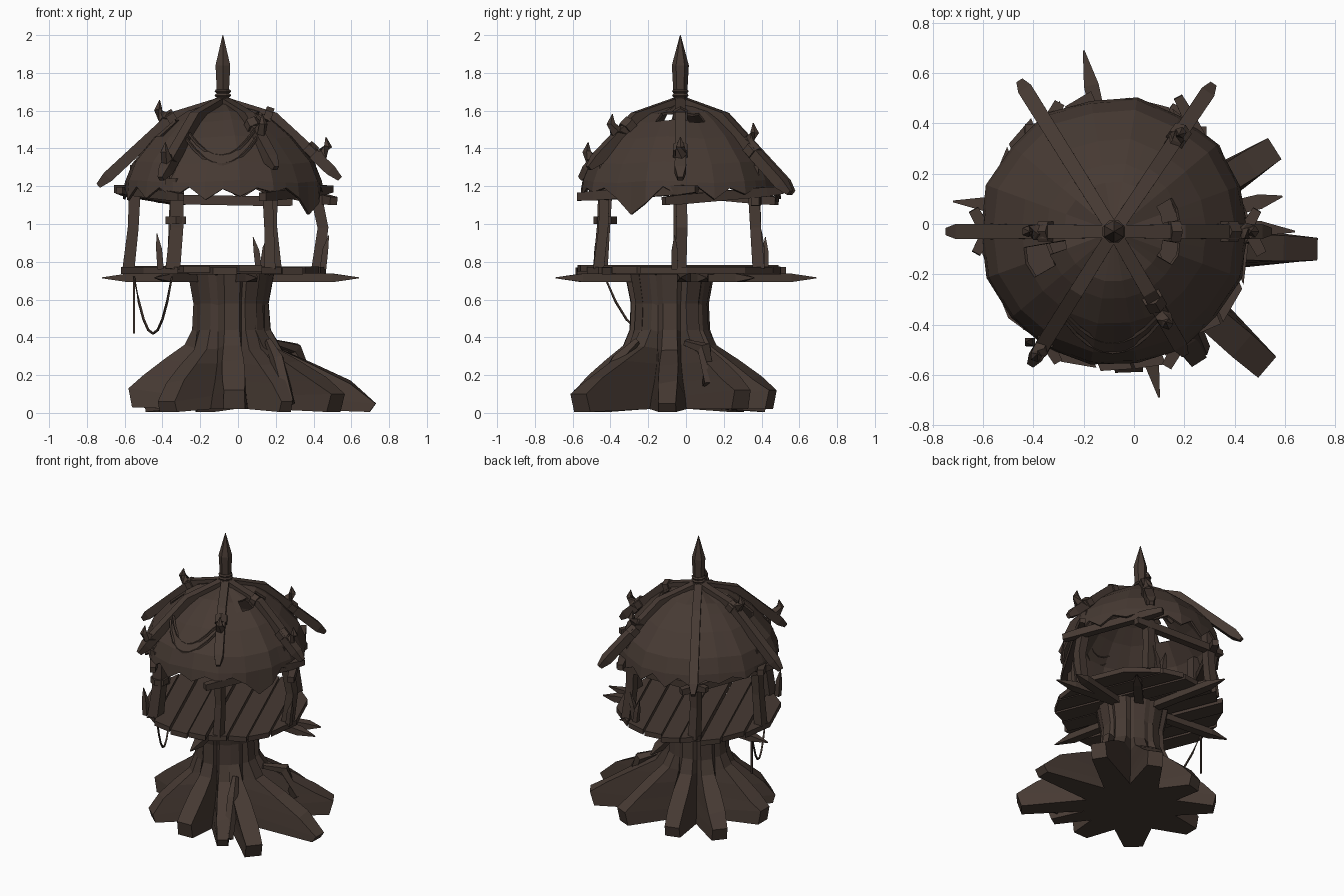
import bpy, bmesh, math, random
from mathutils import Vector as V

if "Cube" in bpy.data.objects:
    bpy.data.objects.remove(bpy.data.objects["Cube"])
random.seed(7)
CX, CY = -0.08, -0.03          # axis of the hut

wood = bpy.data.materials.new("dark_brown_wood")
wood.diffuse_color = (0.062, 0.042, 0.033, 1)
wood.use_nodes = True
wood.node_tree.nodes["Principled BSDF"].inputs["Base Color"].default_value = wood.diffuse_color


def polar(deg, r, z):
    a = math.radians(deg)
    return V((CX + r * math.cos(a), CY + r * math.sin(a), z))


def finish(bm, name):
    bmesh.ops.recalc_face_normals(bm, faces=bm.faces)
    me = bpy.data.meshes.new(name)
    bm.to_mesh(me)
    bm.free()
    me.materials.append(wood)
    ob = bpy.data.objects.new(name, me)
    bpy.context.collection.objects.link(ob)
    return ob


def loft(name, rings, caps=True):
    bm = bmesh.new()
    rows = [[bm.verts.new(p) for p in ring] for ring in rings]
    n = len(rows[0])
    for a, b in zip(rows, rows[1:]):
        for i in range(n):
            j = (i + 1) % n
            bm.faces.new((a[i], a[j], b[j], b[i]))
    if caps:
        bm.faces.new(rows[0])
        bm.faces.new(rows[-1])
    return finish(bm, name)


def stick(name, pts, radii, sides=4, flat=1.0):
    """Faceted bar through points; radius per point, flat scales its height."""
    pts = [V(p) for p in pts]
    rings = []
    for i, p in enumerate(pts):
        t = (pts[min(i + 1, len(pts) - 1)] - pts[max(i - 1, 0)]).normalized()
        side = t.cross(V((0, 0, 1)) if abs(t.z) < 0.9 else V((0, 1, 0))).normalized()
        up = side.cross(t)
        ring = []
        for k in range(sides):
            a = 2 * math.pi * (k + 0.5) / sides
            ring.append(p + radii[i] * (side * math.cos(a) + up * math.sin(a) * flat))
        rings.append(ring)
    return loft(name, rings)


# Stump: a round trunk lofted down into splayed, tapering roots (x, y, tip half width, tip height)
tips = [(0.73, -0.10, .045, .05), (0.56, 0.30, .05, .12), (0.20, 0.46, .05, .12),
        (-0.18, 0.42, .05, .08), (-0.47, 0.28, .05, .09), (-0.58, -0.08, .05, .13),
        (-0.38, -0.46, .06, .06), (-0.02, -0.59, .055, .12), (0.26, -0.55, .035, .06),
        (0.53, -0.57, .055, .10)]
tc = V((-0.04, -0.08, 0))
ang = [math.atan2(y - tc.y, x - tc.x) for x, y, w, h in tips]
levels = [(.74, .0, .235), (.58, .0, .205), (.44, .02, .205), (.35, .12, .21), (.27, .42, .22),
          (.18, .75, .255), (.10, 1.0, .30), (.03, .94, .33)]
rings = []
for z, blend, r in levels:
    ring = []
    for i, (x, y, w, h) in enumerate(tips):
        a, nxt = ang[i], ang[(i + 1) % len(tips)]
        gap = (nxt - a) % (2 * math.pi)
        d = V((math.cos(a), math.sin(a), 0))
        perp = V((-d.y, d.x, 0))
        zz = h if z == .10 else z + .35 * (h - .10) * (blend > .1)
        if z == .03:
            zz = max(.005, h - .10)
        for s in (-1, 1):
            aa = a + s * 0.18
            rb = min(r, .235) * (1 + .05 * math.sin(i * 2))
            p = (tc + V((math.cos(aa), math.sin(aa), 0)) * rb).lerp(
                V((x, y, 0)) + perp * s * w * (1 + .8 * (1 - blend)), blend)
            ring.append(V((p.x, p.y, zz + s * .012 * blend * (z > .1))))
        m = a + gap / 2
        p = tc + V((math.cos(m), math.sin(m), 0)) * r * 0.94
        ring.append(V((p.x, p.y, z - .01)))
    rings.append(ring)
loft("stump_with_roots", rings)
stick("loose_root", [(0.2, .0, .37), (0.30, .1, .34), (0.38, .12, .15)], [.02, .04, .035], 5)
stick("front_vine_root", [(0.16, -.26, .38), (0.21, -.36, .28), (0.27, -.5, .05)], [.02, .04, .035], 5)

# Pointed support beams under the floor
for i, (p, q) in enumerate([((-.20, .69), (.10, -.69)), ((-.72, .09), (.64, -.03)),
                            ((.28, .36), (-.44, -.42)), ((.59, .11), (-.30, -.1))]):
    a, b = V((*p, .715)), V((*q, .715))
    stick(f"support_beam_{i}", [a, a.lerp(b, .1), a.lerp(b, .9), b],
          [.005, .042, .042, .005], 4, .75)

# Floor: diagonal planks trimmed to a rough disc
d = V((math.cos(math.radians(112)), math.sin(math.radians(112)), 0))
n = V((-d.y, d.x, 0))
for i in range(8):
    s = (i - 3.5) * 0.131
    z = .758 + random.uniform(-.008, .008)
    ends = []
    for off in (-.060, .060):
        h = math.sqrt(max(.54 ** 2 - (s + off) ** 2, .02))
        ends.append((off, -h + random.uniform(-.03, .03), h + random.uniform(-.03, .03)))
    (o1, a1, b1), (o2, a2, b2) = ends
    base = V((CX, CY, 0)) + n * s
    flatpts = [base + n * o1 + d * a1, base + n * o1 + d * b1,
               base + n * o2 + d * b2, base + n * o2 + d * a2]
    loft(f"floor_plank_{i}", [[p + V((0, 0, z + h)) for p in flatpts] for h in (-.018, .018)])

# Posts, slightly crooked
angles = [0, 56, 122, 180, 238, 300]
for a in angles:
    r = .055 if a == 238 else .045
    bow = .53 if a == 0 else .475
    if a == 300:      # front right post stands nearly in line with the back one
        r = .04
    stick(f"post_{a}", [polar(a, .50, .76), polar(a + 1, bow, .98), polar(a, .46, 1.31)],
          [r, r * .9, r], 4)

# Cross rails lashed outside the posts
for a, b, r, z1, z2 in [(0, 56, .54, 1.13, 1.17), (56, 122, .48, 1.12, 1.13), (122, 180, .50, 1.13, 1.17),
                        (180, 238, .51, 1.18, 1.15), (300, 360, .52, 1.15, 1.18)]:
    p, q = polar(a, r, z1), polar(b, r, z2)
    e = (q - p).normalized() * .10
    stick(f"rail_{a}", [p - e, p, q, q + e], [.03, .036, .036, .026], 4)

# Rope lashings on the front post
for i, z in enumerate((1.0, 1.2)):
    p = polar(238, .47, z)
    stick(f"post_lashing_{i}", [p, p + V((0, 0, .04))], [.062, .062], 6)

# Sharpened stakes on the floor edge
for i, (x, y, dx, h) in enumerate([(-.41, -.47, -.02, .18), (.11, .42, -.03, .16),
                                   (.13, .40, .04, .19), (.45, -.06, .03, .17)]):
    stick(f"stake_{i}", [(x, y, .76), (x + dx * .4, y, .76 + h * .6), (x + dx, y, .77 + h)],
          [.024, .022, .003], 4)

# Roof: faceted dome with torn rim and small holes
N = 36
prof = [(.03, 1.64), (.20, 1.59), (.27, 1.545), (.37, 1.46), (.485, 1.325), (.525, 1.225)]


def dome(k, r, z):
    if k % 2:
        return (dome(k - 1, r, z) + dome(k + 1, r, z)) / 2
    rr = r * (1 + .015 * math.sin(k * 1.7))
    return polar(k * 360 / N, rr, z + .008 * math.sin(k * 2.3))


bm = bmesh.new()
rows = [[bm.verts.new(dome(k, r, z)) for k in range(N)] for r, z in prof]
rim = []
for k in range(N):
    z = 1.205 - random.uniform(0, .02) if k % 2 else 1.15 - random.uniform(-.02, .03)
    if k in (33, 34):
        z = 1.05 if k == 33 else 1.11
    rim.append(bm.verts.new(dome(k, .535, z)))
    rim[-1].co.z = z
rows.append(rim)
holes = {(1, 1), (1, 2), (1, 33), (1, 34), (1, 19), (2, 19), (2, 20)}
for lv in range(len(rows) - 1):
    for k in range(N):
        if (lv, k) not in holes:
            j = (k + 1) % N
            bm.faces.new((rows[lv][k], rows[lv][j], rows[lv + 1][j], rows[lv + 1][k]))
roof = finish(bm, "roof_hide")
mod = roof.modifiers.new("thickness", 'SOLIDIFY')
mod.thickness = .014


def rafter_z(r):
    return 1.565 - .93 * (r - .27) if r > .27 else 1.65 - .085 * r / .27


# Rafters over the roof
for a, L in zip(angles, (.62, .70, .70, .66, .62, .56)):
    stick(f"rafter_{a}", [polar(a, r, rafter_z(r)) for r in (.0, .27, L - .05, L)],
          [.036, .04, .042, .02], 4)

# Curved horns tied to the rafters
for i, (a, r) in enumerate([(0, .50), (56, .42), (300, .37), (238, .53), (180, .29)]):
    z = rafter_z(r)
    stick(f"horn_{i}", [polar(a, r - .04, z), polar(a, r + .03, z + .02),
                        polar(a, r + .055, z + .06), polar(a, r + .045, z + .11)],
          [.028, .034, .024, .002], 5)
for i, (a, r) in enumerate([(0, .24), (0, .46), (56, .46), (300, .32), (180, .27)]):
    stick(f"rafter_binding_{i}", [polar(a, r - .02, rafter_z(r - .02)),
                                  polar(a, r + .02, rafter_z(r + .02))], [.045, .045], 6)

# Spire with rope bands
stick("spire", [(CX, CY, 1.58), (CX, CY, 1.70), (CX, CY, 1.84), (CX, CY, 2.0)],
      [.037, .037, .045, .002], 6)
for i in range(3):
    z = 1.65 + i * .022
    stick(f"spire_band_{i}", [(CX, CY, z), (CX, CY, z + .009), (CX, CY, z + .018)],
          [.04, .048, .04], 8)


# Hanging ropes
def swag(name, p, q, sag, out=0.0, r=.007):
    p, q = V(p), V(q)
    pts = []
    for k in range(9):
        t = k / 8
        s = 4 * t * (1 - t)
        pts.append(p.lerp(q, t) + V((0, -out * s, -sag * s)))
    stick(name, pts, [r] * 9, 4)


swag("floor_rope", (-.55, .03, .72), (-.35, -.43, .72), .30)
stick("floor_rope_end", [(-.55, .03, .72), (-.55, .03, .42)], [.007, .007], 4)
swag("roof_rope_high", (-.26, -.37, 1.48), (.09, -.37, 1.50), .13, .10, .009)
swag("roof_rope_low", (-.28, -.38, 1.46), (.11, -.38, 1.47), .15, .13, .009)
